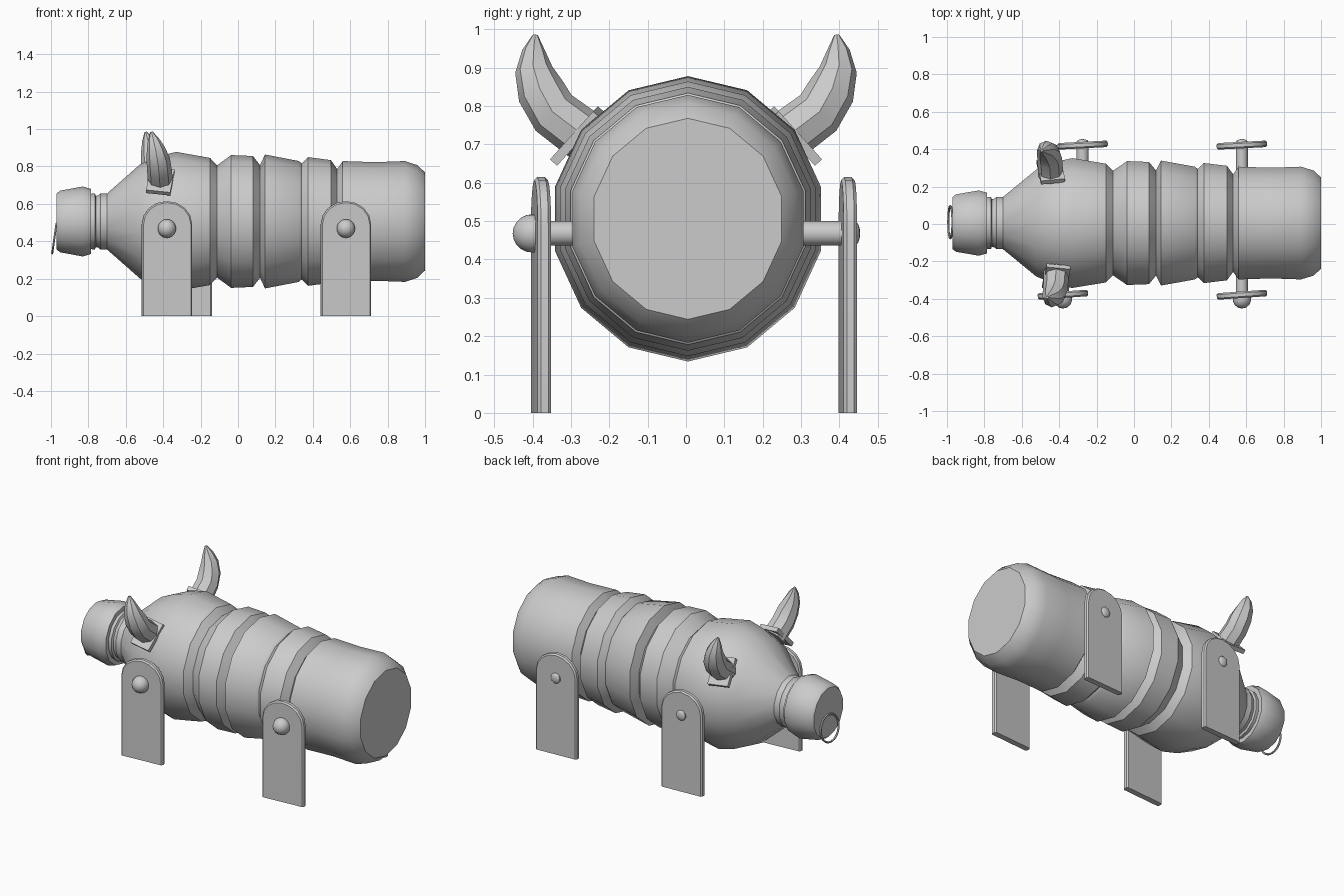
import bpy, bmesh, math
from mathutils import Vector, Matrix

cube = bpy.data.objects.get("Cube")
if cube:
    bpy.data.objects.remove(cube)

grey = bpy.data.materials.new("plain_grey")
grey.use_nodes = True
GREY = (0.6, 0.6, 0.6, 1)
grey.diffuse_color = GREY
grey.node_tree.nodes["Principled BSDF"].inputs["Base Color"].default_value = GREY


def finish(bm, name, angle=35):
    """Turn a bmesh into a named, shaded object."""
    bmesh.ops.recalc_face_normals(bm, faces=bm.faces)
    mesh = bpy.data.meshes.new(name)
    bm.to_mesh(mesh)
    bm.free()
    mesh.materials.append(grey)
    obj = bpy.data.objects.new(name, mesh)
    bpy.context.collection.objects.link(obj)
    bpy.ops.object.select_all(action='DESELECT')
    obj.select_set(True)
    bpy.context.view_layer.objects.active = obj
    bpy.ops.object.shade_smooth_by_angle(angle=math.radians(angle))
    return obj


def skin(bm, rings, fan_ends=True):
    """Bridge a list of vertex loops and close both ends with fans."""
    n = len(rings[0])
    for a, b in zip(rings, rings[1:]):
        for i in range(n):
            j = (i + 1) % n
            bm.faces.new((a[i], a[j], b[j], b[i]))
    for ring in (rings[0], rings[-1]):
        mid = bm.verts.new(sum((v.co for v in ring), Vector()) / n)
        for i in range(n):
            bm.faces.new((ring[i], ring[(i + 1) % n], mid))


# Bottle body: turned profile (x, radius) from snout to tail
PROFILE = [(-.97, .15), (-.95, .165), (-.83, .187), (-.786, .174), (-.785, .148),
           (-.765, .15), (-.76, .137), (-.745, .14), (-.735, .15), (-.70, .15),
           (-.524, .305), (-.43, .348), (-.33, .372), (-.15, .34), (-.112, .30),
           (-.037, .355), (.08, .35), (.118, .301), (.144, .358), (.326, .323),
           (.34, .31), (.374, .344), (.497, .328), (.53, .28), (.56, .323),
           (.733, .317), (.893, .323), (.96, .301), (1.0, .262)]
SIDES = 14
bm = bmesh.new()
rings = []
for x, r in PROFILE:
    turns = [2 * math.pi * i / SIDES for i in range(SIDES)]
    rings.append([bm.verts.new((x, .005 + .957 * r * math.sin(t), .506 + r * math.cos(t)))
                  for t in turns])
skin(bm, rings)
finish(bm, "bottle_body")


# Legs: round-topped plates, turned slightly about the vertical
def leg(name, x, y, turn):
    bm = bmesh.new()
    outline = [(-.135, 0), (.135, 0)]
    for i in range(9):
        t = math.pi * i / 8
        outline.append((.135 * math.cos(t), .49 + .125 * math.sin(t)))
    face = bm.faces.new([bm.verts.new((px, -.0175, pz)) for px, pz in outline])
    out = bmesh.ops.extrude_face_region(bm, geom=[face])
    bmesh.ops.translate(bm, vec=(0, .035, 0),
                        verts=[v for v in out["geom"] if isinstance(v, bmesh.types.BMVert)])
    rims = [e for e in bm.edges if abs(e.verts[0].co.y - e.verts[1].co.y) < .001
            and max(v.co.z for v in e.verts) > .01]
    bmesh.ops.bevel(bm, geom=rims, offset=.008, segments=1, affect='EDGES')
    bm.transform(Matrix.Translation((x, y, 0)) @ Matrix.Rotation(math.radians(turn), 4, 'Z'))
    finish(bm, name)


# Pins: a shaft through the leg with a rounded outer end
def pin(name, x, y_in, y_out, head, depth):
    bm = bmesh.new()
    shaft = Matrix.Translation((x, (y_in + y_out) / 2, .468)) @ Matrix.Rotation(math.pi / 2, 4, 'X')
    bmesh.ops.create_cone(bm, cap_ends=True, segments=14, radius1=.032, radius2=.032,
                          depth=abs(y_out - y_in), matrix=shaft)
    ball = Matrix.Translation((x, y_out, .468)) @ Matrix.Diagonal((head, depth, head, 1))
    bmesh.ops.create_uvsphere(bm, u_segments=14, v_segments=10, radius=1, matrix=ball)
    finish(bm, name)


for place, xr, xl in (("front", -.38, -.275), ("rear", .577, .577)):
    leg(place + "_right_leg", xr, -.378, 4)
    leg(place + "_left_leg", xl, .422, 3)
    pin(place + "_right_pin", xr, -.27, -.40, .05, .052)
    pin(place + "_left_pin", xl, .27, .44, .031, .014)

# Horns: swept sections (x offset, y, z, radius) on twisted square plates
HORN = [(0, .255, .715, .068), (-.005, .345, .782, .066), (-.012, .378, .838, .063),
        (-.025, .397, .895, .049), (-.038, .397, .945, .03), (-.048, .393, .985, .007)]


def horn(name, x, side):
    points = [Vector((p[0], p[1], p[2])) for p in HORN]
    bm = bmesh.new()
    rings = []
    for i, p in enumerate(points):
        along = (points[min(i + 1, 5)] - points[max(i - 1, 0)]).normalized()
        u = (Vector((1, 0, 0)) - along * along.x).normalized()
        w = along.cross(u)
        r = HORN[i][3]
        rings.append([bm.verts.new(p + r * (u * math.cos(t) + w * math.sin(t)))
                      for t in (math.pi * k / 4 for k in range(8))])
    skin(bm, rings)
    place = Matrix.Translation((x, 0, 0)) @ Matrix.Diagonal((1, side, 1, 1))
    bm.transform(place)
    finish(bm, name + "_horn")

    bm = bmesh.new()
    tilt = Matrix.Rotation(math.radians(-48), 4, 'X') @ Matrix.Rotation(math.radians(8), 4, 'Z')
    bmesh.ops.create_cube(bm, size=1, matrix=place @ Matrix.Translation((.0, .283, .722))
                          @ tilt @ Matrix.Diagonal((.13, .17, .025, 1)))
    finish(bm, name + "_horn_plate")


horn("right", -.415, -1)
horn("left", -.445, 1)

# Nose ring hanging from the snout
bm = bmesh.new()
loops = []
for i in range(20):
    a = 2 * math.pi * i / 20
    loops.append([bm.verts.new((.006 * math.sin(b), (.086 + .006 * math.cos(b)) * math.cos(a),
                                (.08 + .006 * math.cos(b)) * math.sin(a)))
                  for b in (math.pi * k / 3 for k in range(6))])
for i in range(20):
    a, b = loops[i], loops[(i + 1) % 20]
    for k in range(6):
        bm.faces.new((a[k], a[(k + 1) % 6], b[(k + 1) % 6], b[k]))
bm.transform(Matrix.Translation((-.982, .01, .415)) @ Matrix.Rotation(math.radians(8), 4, 'Y'))
finish(bm, "nose_ring")
